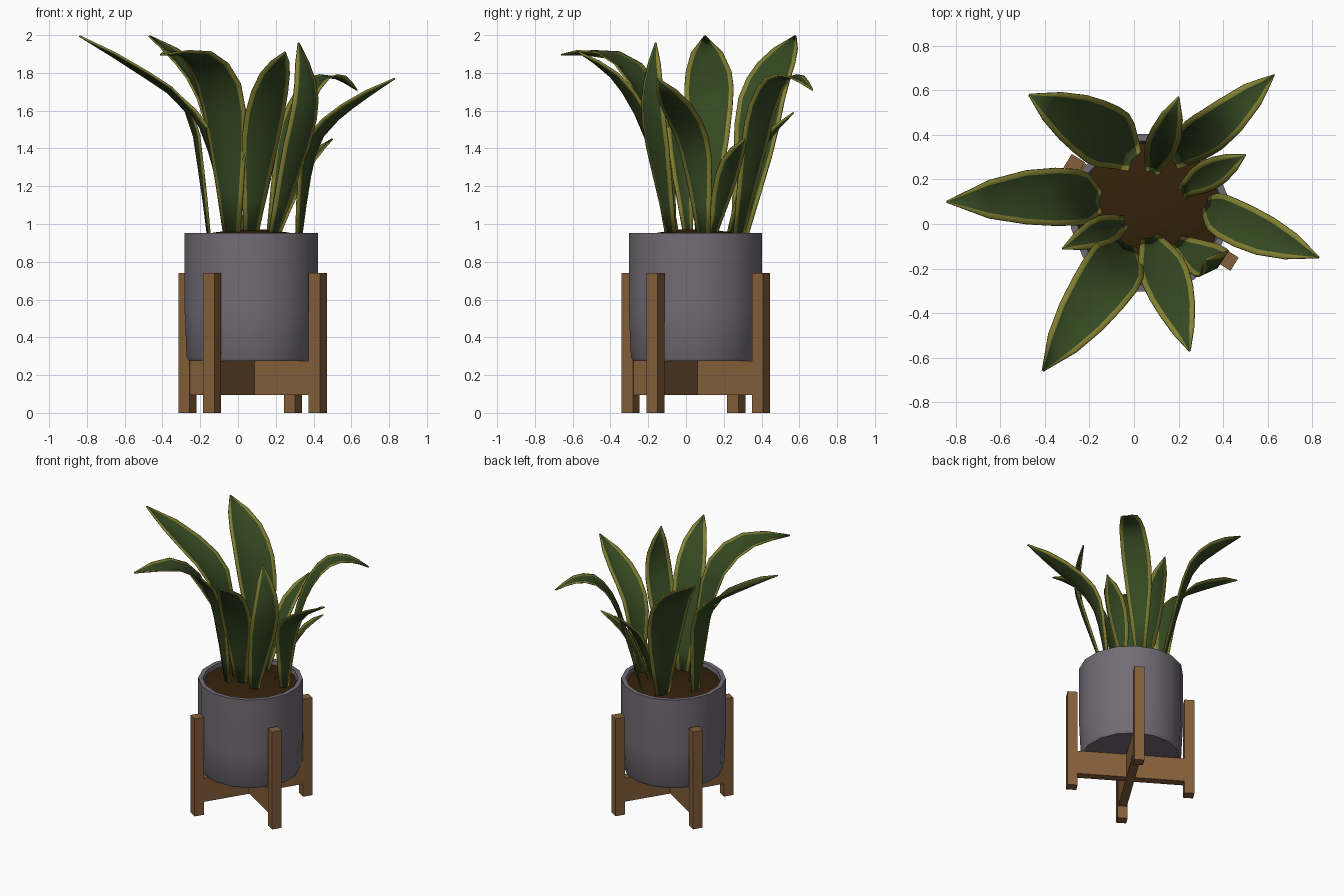
import bpy, bmesh, math
from mathutils import Vector, Matrix

if "Cube" in bpy.data.objects:
    bpy.data.objects.remove(bpy.data.objects["Cube"])

CX, CY = 0.07, 0.05          # axis of the pot and stand


def material(name, rgb):
    m = bpy.data.materials.new(name)
    m.diffuse_color = (*rgb, 1)
    m.use_nodes = True
    m.node_tree.nodes["Principled BSDF"].inputs["Base Color"].default_value = m.diffuse_color
    return m


GREY = material("grey_ceramic", (0.17, 0.152, 0.18))
WOOD = material("brown_wood", (0.235, 0.115, 0.043))
SOIL = material("dark_soil", (0.033, 0.015, 0.003))
GREEN = material("leaf_green", (0.036, 0.067, 0.016))
YELLOW = material("leaf_edge_yellow", (0.23, 0.22, 0.032))


def make(name, bm, mats, smooth=None):
    bmesh.ops.recalc_face_normals(bm, faces=bm.faces)
    me = bpy.data.meshes.new(name)
    bm.to_mesh(me)
    bm.free()
    for m in mats:
        me.materials.append(m)
    ob = bpy.data.objects.new(name, me)
    bpy.context.collection.objects.link(ob)
    if smooth:
        bpy.ops.object.select_all(action='DESELECT')
        ob.select_set(True)
        bpy.context.view_layer.objects.active = ob
        bpy.ops.object.shade_smooth_by_angle(angle=math.radians(smooth))
    return ob


def lathe(name, profile, mat, n=16):
    """Turn (radius, z) points around the pot axis; both ends are capped."""
    bm = bmesh.new()
    rings = [[bm.verts.new((CX + r * math.cos(a), CY + r * math.sin(a), z))
              for a in (2 * math.pi * (i + 0.5) / n for i in range(n))] for r, z in profile]
    for lo, hi in zip(rings, rings[1:]):
        for i in range(n):
            j = (i + 1) % n
            bm.faces.new((lo[i], lo[j], hi[j], hi[i]))
    bm.faces.new(rings[0])
    bm.faces.new(rings[-1])
    return make(name, bm, [mat], 40)


# Pot with an open rim, and the mounded soil inside it
lathe("pot", [(0.337, 0.275), (0.348, 0.295), (0.36, 0.55), (0.36, 0.953),
              (0.328, 0.953), (0.318, 0.88)], GREY)
lathe("soil", [(0.319, 0.88), (0.321, 0.925), (0.2, 0.955), (0.07, 0.972)], SOIL)


# Stand: four posts and two crossed bars, turned about the pot axis
def box(name, size, centre, angle):
    bm = bmesh.new()
    bmesh.ops.create_cube(bm, size=1)
    bmesh.ops.scale(bm, vec=size, verts=bm.verts)
    bmesh.ops.translate(bm, vec=centre, verts=bm.verts)
    turn = Matrix.Translation((CX + 0.007, CY + 0.002, 0)) @ Matrix.Rotation(angle, 4, 'Z')
    bmesh.ops.transform(bm, matrix=turn, verts=bm.verts)
    return make(name, bm, [WOOD])


TURN = math.radians(-31.8)
for k in range(4):
    box(f"stand_leg_{k + 1}", (0.07, 0.07, 0.74), (0.406, 0, 0.37), TURN + k * math.pi / 2)
for k in range(2):
    box(f"stand_bar_{k + 1}", (0.75, 0.06, 0.18), (0, 0, 0.185), TURN + k * math.pi / 2)


# Leaves: a centre line with a tapered, folded strip and a yellow border
WIDTHS = [(0, .36), (.2, .62), (.45, .95), (.6, 1), (.75, .9), (.88, .58), (1, .03)]


def width_at(t):
    for (a, wa), (b, wb) in zip(WIDTHS, WIDTHS[1:]):
        if t <= b:
            return wa + (wb - wa) * (t - a) / (b - a)
    return WIDTHS[-1][1]


def smooth_path(pts, per=2):
    """Catmull-Rom curve through the points."""
    p = [Vector(q) for q in pts]
    p = [2 * p[0] - p[1]] + p + [2 * p[-1] - p[-2]]
    out = []
    for i in range(1, len(p) - 2):
        a, b, c, d = p[i - 1:i + 3]
        for s in range(per):
            t = s / per
            out.append(0.5 * (2 * b + (c - a) * t + (2 * a - 5 * b + 4 * c - d) * t * t
                              + (3 * b - a - 3 * c + d) * t ** 3))
    return out + [p[-2]]


def leaf(name, width, pts, side=None, border=0.023, fold=0.28):
    path = smooth_path(pts)
    lengths = [0]
    for a, b in zip(path, path[1:]):
        lengths.append(lengths[-1] + (b - a).length)
    out = path[-1] - path[0]
    side = Vector(side or (-out.y, out.x, 0)).normalized()
    bm = bmesh.new()
    rows = []
    for i, c in enumerate(path):
        tangent = (path[min(i + 1, len(path) - 1)] - path[max(i - 1, 0)]).normalized()
        up = tangent.cross(side)
        if up.dot(Vector((-out.x, -out.y, 0.3))) < 0:
            up = -up
        h = width * width_at(lengths[i] / lengths[-1]) / 2
        inner = max(h - border, h * 0.45)
        rows.append([bm.verts.new(c + side * x + up * (abs(x) * fold))
                     for x in (-h, -inner, 0, inner, h)])
    for lo, hi in zip(rows, rows[1:]):
        for j in range(4):
            f = bm.faces.new((lo[j], lo[j + 1], hi[j + 1], hi[j]))
            f.material_index = 1 if j in (0, 3) else 0
    ob = make(name, bm, [GREEN, YELLOW], 50)
    mod = ob.modifiers.new("thickness", 'SOLIDIFY')
    mod.thickness = 0.008
    mod.offset = 0


leaf("leaf_left", 0.26, [(-.16, .10, .93), (-.21, .11, 1.3), (-.28, .12, 1.6),
                         (-.50, .12, 1.78), (-.84, .10, 1.995)])
leaf("leaf_back_left", 0.29, [(-.01, .29, .93), (-.09, .37, 1.35), (-.17, .42, 1.65),
                              (-.29, .49, 1.83), (-.47, .58, 1.995)])
leaf("leaf_front_left", 0.28, [(-.04, -.09, .93), (-.07, -.16, 1.4), (-.12, -.25, 1.72),
                               (-.24, -.42, 1.88), (-.41, -.66, 1.895)])
leaf("leaf_front", 0.22, [(.07, -.06, .93), (.11, -.16, 1.3), (.15, -.26, 1.57),
                          (.20, -.40, 1.78), (.25, -.57, 1.91)])
leaf("leaf_right", 0.20, [(.33, .09, .93), (.37, .06, 1.25), (.43, .02, 1.45),
                          (.60, -.06, 1.61), (.83, -.15, 1.77)])
leaf("leaf_back_right", 0.20, [(.18, .28, .93), (.27, .37, 1.4), (.34, .42, 1.62),
                               (.43, .49, 1.755), (.53, .58, 1.77), (.63, .67, 1.71)],
     fold=0.2)
leaf("leaf_back", 0.15, [(.08, .23, .93), (.11, .32, 1.2), (.15, .42, 1.42), (.20, .57, 1.59)])
leaf("leaf_small_right", 0.14, [(.21, .14, .93), (.30, .20, 1.16), (.39, .25, 1.33),
                                (.50, .31, 1.45)])
leaf("leaf_small_left", 0.14, [(-.04, .01, .93), (-.11, -.02, 1.25), (-.19, -.05, 1.5),
                               (-.32, -.11, 1.69)])
leaf("leaf_upright", 0.19, [(.19, -.08, .93), (.28, -.14, 1.25), (.36, -.19, 1.55),
                            (.37, -.19, 1.75), (.32, -.16, 1.96)], side=(.75, .65, 0))
